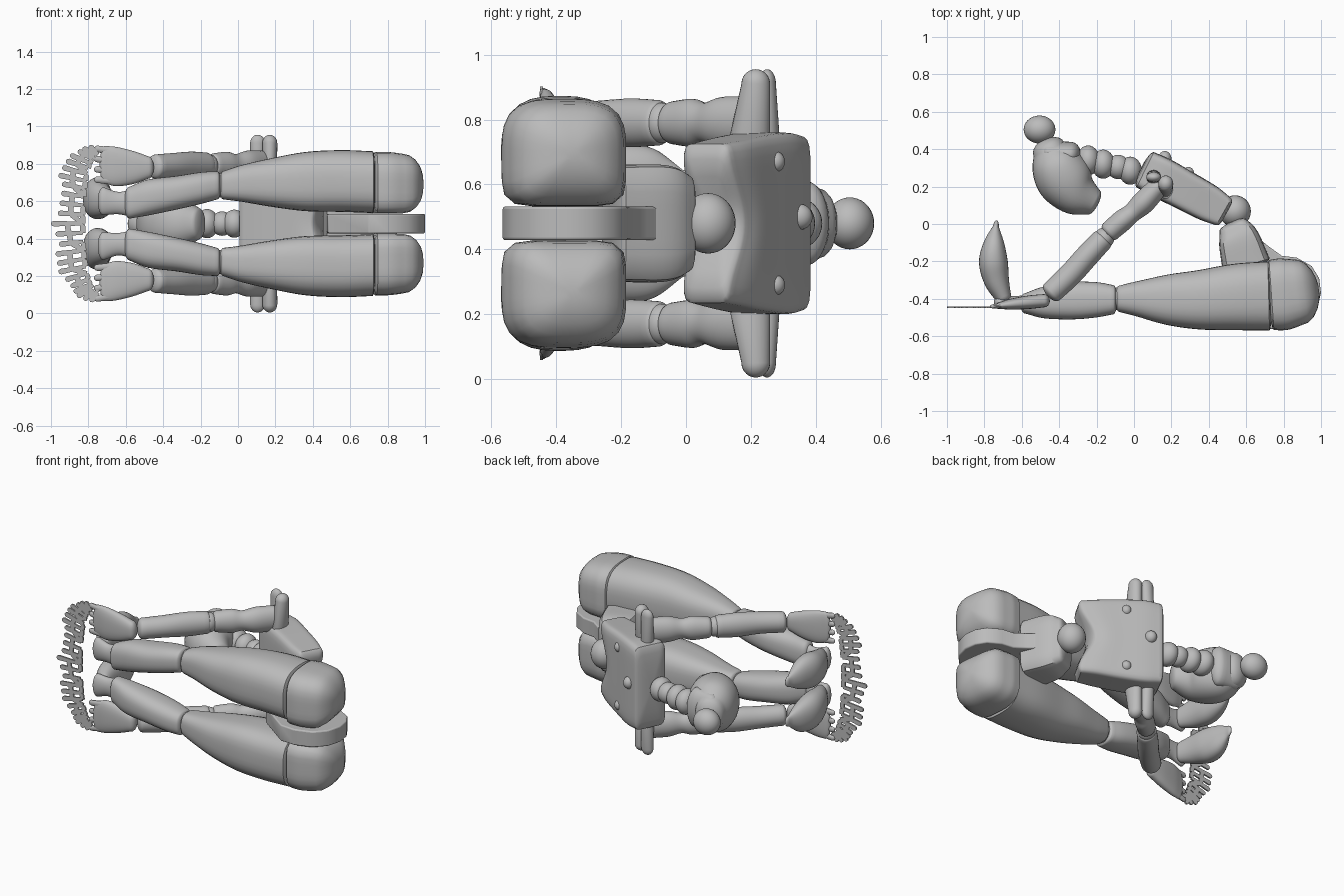
import bpy, bmesh, math, random
from mathutils import Vector

random.seed(4)
if "Cube" in bpy.data.objects:
    bpy.data.objects.remove(bpy.data.objects["Cube"])

MID = 0.48  # height of the symmetry plane: the figure lies on its side
clay = bpy.data.materials.new("clay_grey")
clay.use_nodes = True
GREY = (0.5, 0.5, 0.5, 1)
clay.diffuse_color = GREY
clay.node_tree.nodes["Principled BSDF"].inputs["Base Color"].default_value = GREY


def finish(name, bm, angle=40, bevel=0):
    bmesh.ops.recalc_face_normals(bm, faces=bm.faces)
    me = bpy.data.meshes.new(name)
    bm.to_mesh(me)
    bm.free()
    ob = bpy.data.objects.new(name, me)
    bpy.context.collection.objects.link(ob)
    me.materials.append(clay)
    if bevel:
        mod = ob.modifiers.new("Bevel", "BEVEL")
        mod.width, mod.segments = bevel, 3
    bpy.ops.object.select_all(action="DESELECT")
    ob.select_set(True)
    bpy.context.view_layer.objects.active = ob
    bpy.ops.object.shade_smooth_by_angle(angle=math.radians(angle))


def spline(stations, steps=5):
    p = [Vector(s) for s in stations]
    p = [2 * p[0] - p[1]] + p + [2 * p[-1] - p[-2]]
    out = []
    for i in range(1, len(p) - 2):
        a, b, c, d = p[i - 1:i + 3]
        for k in range(steps):
            t = k / steps
            out.append(0.5 * (2 * b + (c - a) * t + (2 * a - 5 * b + 4 * c - d) * t * t
                              + (3 * b - a - 3 * c + d) * t ** 3))
    return out + [p[-2]]


# Skin over stations (x, y, half depth, half width, sideways offset)
def loft(name, stations, domes=(0.03, 0.03), power=2.0, side=1, sides=32, edit=None, inner=None):
    rows = spline(stations)
    n = len(rows)
    tang = []
    for i in range(n):
        d = rows[min(i + 1, n - 1)] - rows[max(i - 1, 0)]
        tang.append(Vector((d[0], d[1])).normalized())
    caps = [math.radians(a) for a in (18, 36, 54, 70, 83)]
    rings = [(rows[0], tang[0], -domes[0] * math.sin(a), math.cos(a)) for a in reversed(caps)]
    rings += [(r, t, 0, 1) for r, t in zip(rows, tang)]
    rings += [(rows[-1], tang[-1], domes[1] * math.sin(a), math.cos(a)) for a in caps]
    bm = bmesh.new()
    loops = []
    for r, t, push, scale in rings:
        loop = []
        for k in range(sides):
            a = 2 * math.pi * (k + 0.5) / sides
            c, s = math.cos(a), math.sin(a)
            e = inner if inner and s < 0 else power
            m = scale * (abs(c) ** e + abs(s) ** e) ** (-1 / e)
            u, w = c * m * r[2], s * m * r[3]
            co = Vector((r[0] + t[0] * push - t[1] * u, r[1] + t[1] * push + t[0] * u,
                         MID + side * (r[4] + w)))
            loop.append(bm.verts.new(edit(co) if edit else co))
        loops.append(loop)
    for a, b in zip(loops, loops[1:]):
        for k in range(sides):
            j = (k + 1) % sides
            bm.faces.new((a[k], a[j], b[j], b[k]))
    bm.faces.new(loops[0])
    bm.faces.new(loops[-1])
    finish(name, bm)


def ball(name, co, size):
    bm = bmesh.new()
    bmesh.ops.create_uvsphere(bm, u_segments=28, v_segments=18, radius=1)
    for v in bm.verts:
        v.co = Vector(a * b for a, b in zip(v.co, size)) + Vector(co)
    finish(name, bm)


# Head, hair bun and beaded neck
loft("head", [(-0.455, 0.4, 0.09, 0.11, 0), (-0.42, 0.325, 0.135, 0.16, 0), (-0.37, 0.24, 0.152, 0.165, 0),
              (-0.305, 0.165, 0.125, 0.14, 0), (-0.215, 0.115, 0.072, 0.085, 0)], (0.06, 0.025), 2.2)
loft("head_back", [(-0.46, 0.385, 0.06, 0.12, 0), (-0.34, 0.37, 0.07, 0.13, 0)], (0.05, 0.055))
ball("hair_bun", (-0.505, 0.505, MID), (0.085, 0.075, 0.08))
for i, (x, y, r) in enumerate([(-0.245, 0.34, 0.08), (-0.165, 0.32, 0.078), (-0.085, 0.305, 0.065), (-0.02, 0.285, 0.075)]):
    ball(f"neck_bead_{i}", (x, y, MID), (0.062, r, r))


# Chest block with a scooped lower edge
def scoop(co):
    along = max(0, (co.x - 0.25) / 0.25)
    pull = 0.08 * along * math.cos(min(1, abs(co.z - MID) / 0.23) * math.pi / 2) ** 2
    return co + Vector((-0.86, 0.51, 0)) * pull


loft("chest", [(0.06, 0.29, 0.105, 0.27, 0), (0.15, 0.245, 0.11, 0.28, 0), (0.28, 0.175, 0.105, 0.27, 0),
               (0.4, 0.11, 0.1, 0.255, 0), (0.48, 0.065, 0.085, 0.245, 0)],
     (0.025, 0.035), 9, sides=80, edit=scoop)
ball("back_knob_middle", (0.165, 0.35, MID + 0.02), (0.035, 0.04, 0.04))
for s in (1, -1):
    ball("back_knob_side", (0.29, 0.275, MID + 0.19 * s), (0.03, 0.03, 0.032))

# Waist
ball("waist_ball", (0.54, 0.068, MID), (0.085, 0.085, 0.093))
loft("abdomen", [(0.53, -0.01, 0.08, 0.15, 0), (0.56, -0.08, 0.11, 0.18, 0), (0.6, -0.22, 0.13, 0.18, 0)],
     (0.025, 0.02), 6)

# Pelvis plate between the hips
outline = [(0.47, -0.2), (0.58, -0.1), (0.66, -0.07), (0.72, -0.12), (0.79, -0.17), (0.87, -0.18), (0.95, -0.225),
           (0.99, -0.29), (1, -0.37), (0.975, -0.46), (0.91, -0.53), (0.8, -0.565), (0.7, -0.56), (0.48, -0.4)]
bm = bmesh.new()
face = bm.faces.new([bm.verts.new((x, y, MID - 0.052)) for x, y in outline])
ext = bmesh.ops.extrude_face_region(bm, geom=[face])["geom"]
bmesh.ops.translate(bm, vec=(0, 0, 0.104), verts=[v for v in ext if isinstance(v, bmesh.types.BMVert)])
finish("pelvis_plate", bm, bevel=0.008)

for s, tag in ((1, "upper"), (-1, "lower")):
    # Leg: hip, thigh, knee, shin and foot
    loft(f"{tag}_hip", [(0.735, -0.38, 0.188, 0.165, 0.218), (0.8, -0.375, 0.192, 0.165, 0.218),
                        (0.87, -0.365, 0.178, 0.16, 0.215)], (0.02, 0.12), 3.2, s, inner=6)
    loft(f"{tag}_thigh", [(-0.08, -0.4, 0.07, 0.075, 0.205), (0.02, -0.4, 0.095, 0.098, 0.215),
                          (0.18, -0.405, 0.135, 0.13, 0.22), (0.36, -0.405, 0.16, 0.158, 0.225),
                          (0.55, -0.39, 0.178, 0.165, 0.228), (0.72, -0.385, 0.185, 0.165, 0.222)],
         (0.02, 0.015), 2.7, s, inner=3.2)
    ball(f"{tag}_knee", (-0.09, -0.4, MID + 0.205 * s), (0.06, 0.06, 0.065))
    loft(f"{tag}_shin", [(-0.11, -0.405, 0.078, 0.075, 0.205), (-0.2, -0.405, 0.094, 0.085, 0.19),
                         (-0.33, -0.41, 0.1, 0.09, 0.165), (-0.48, -0.42, 0.085, 0.096, 0.14),
                         (-0.58, -0.425, 0.055, 0.085, 0.112)], (0.02, 0.03), 2.6, s)
    loft(f"{tag}_ankle", [(-0.57, -0.42, 0.04, 0.075, 0.11), (-0.64, -0.42, 0.035, 0.06, 0.11),
                          (-0.72, -0.42, 0.035, 0.075, 0.12)], side=s)
    loft(f"{tag}_foot", [(-0.7, -0.39, 0.045, 0.07, 0.12), (-0.735, -0.3, 0.068, 0.095, 0.125),
                         (-0.752, -0.2, 0.077, 0.11, 0.135), (-0.748, -0.1, 0.055, 0.09, 0.14),
                         (-0.738, -0.01, 0.015, 0.035, 0.13)], (0.035, 0.03), 2.2, s)
    # Arm: shoulder prongs, upper arm, elbow, forearm
    for name, x, y, rx, ry, lean in (("front", 0.17, 0.195, 0.04, 0.065, 0.02), ("back", 0.105, 0.25, 0.04, 0.04, 0.0)):
        bm = bmesh.new()
        bmesh.ops.create_uvsphere(bm, u_segments=24, v_segments=18, radius=1)
        for v in bm.verts:
            top = v.co.z >= 0
            v.co = Vector((x + v.co.x * rx, y + v.co.y * ry * (0.68 if top else 1) + (lean if top else 0),
                           MID + s * ((0.43 if top else 0.26) + v.co.z * 0.045)))
        finish(f"{tag}_shoulder_{name}", bm)
    loft(f"{tag}_upper_arm", [(0.13, 0.2, 0.055, 0.08, 0.31), (0.05, 0.115, 0.062, 0.08, 0.31),
                              (-0.01, 0.06, 0.052, 0.062, 0.31), (-0.06, 0.02, 0.058, 0.074, 0.31),
                              (-0.13, -0.04, 0.056, 0.066, 0.31)], side=s)
    ball(f"{tag}_elbow", (-0.16, -0.075, MID + 0.31 * s), (0.055, 0.055, 0.062))
    loft(f"{tag}_forearm", [(-0.17, -0.085, 0.06, 0.07, 0.31), (-0.25, -0.17, 0.063, 0.075, 0.31),
                            (-0.34, -0.27, 0.063, 0.068, 0.31), (-0.44, -0.365, 0.06, 0.065, 0.305)], side=s)
    # Hand spread flat, with fingers
    loft(f"{tag}_hand", [(-0.48, -0.41, 0.035, 0.06, 0.3), (-0.56, -0.418, 0.036, 0.088, 0.3),
                         (-0.65, -0.428, 0.03, 0.105, 0.305), (-0.71, -0.435, 0.02, 0.1, 0.315)], (0.03, 0.03), 2.5, s)
    for i in range(4):
        loft(f"{tag}_finger_{i}", [(-0.65, -0.432, 0.016, 0.025, 0.23 + 0.05 * i),
                                   (-0.75, -0.44, 0.012, 0.018, 0.235 + 0.055 * i)], (0.02, 0.02), side=s, sides=12)

# Flat openwork fan held by both hands
bm = bmesh.new()


def bar(p, q, w0, w1):
    d = (q - p).normalized()
    n = Vector((-d.y, d.x))
    shape = [p - n * w0, p + n * w0]
    shape += [q - d * w1 + (n * math.cos(a) + d * math.sin(a)) * w1 for a in (0, 0.8, 1.57, 2.34, 3.14)]
    lo, hi = ([bm.verts.new((c.x, y, c.y)) for c in shape] for y in (-0.45, -0.44))
    bm.faces.new(lo)
    bm.faces.new(hi)
    for k in range(len(shape)):
        j = (k + 1) % len(shape)
        bm.faces.new((lo[k], lo[j], hi[j], hi[k]))


COUNT = 23
ribs = []
for i in range(COUNT):
    a = math.radians(-84 + 168 * i / (COUNT - 1))
    c, s = math.cos(a) ** 0.6, math.sin(a)
    reach = 1 if i == COUNT // 2 else random.uniform(0.82, 1)
    inner = Vector((-0.72 - 0.11 * c, MID + 0.37 * s))
    outer = Vector((-0.73 - 0.27 * c * reach, MID + 0.42 * s))
    ribs.append((inner, inner.lerp(outer, 0.5), outer))
    bar(inner, outer, 0.01, 0.015)
for i, (a, b) in enumerate(zip(ribs, ribs[1:])):
    if i % 4 != 1:
        bar(a[0], b[0], 0.014, 0.014)
    if i % 3 != 2:
        bar(a[1], b[1], 0.014, 0.015)
    else:
        bar(a[0], b[1], 0.012, 0.014)
finish("openwork_fan", bm, 30)
